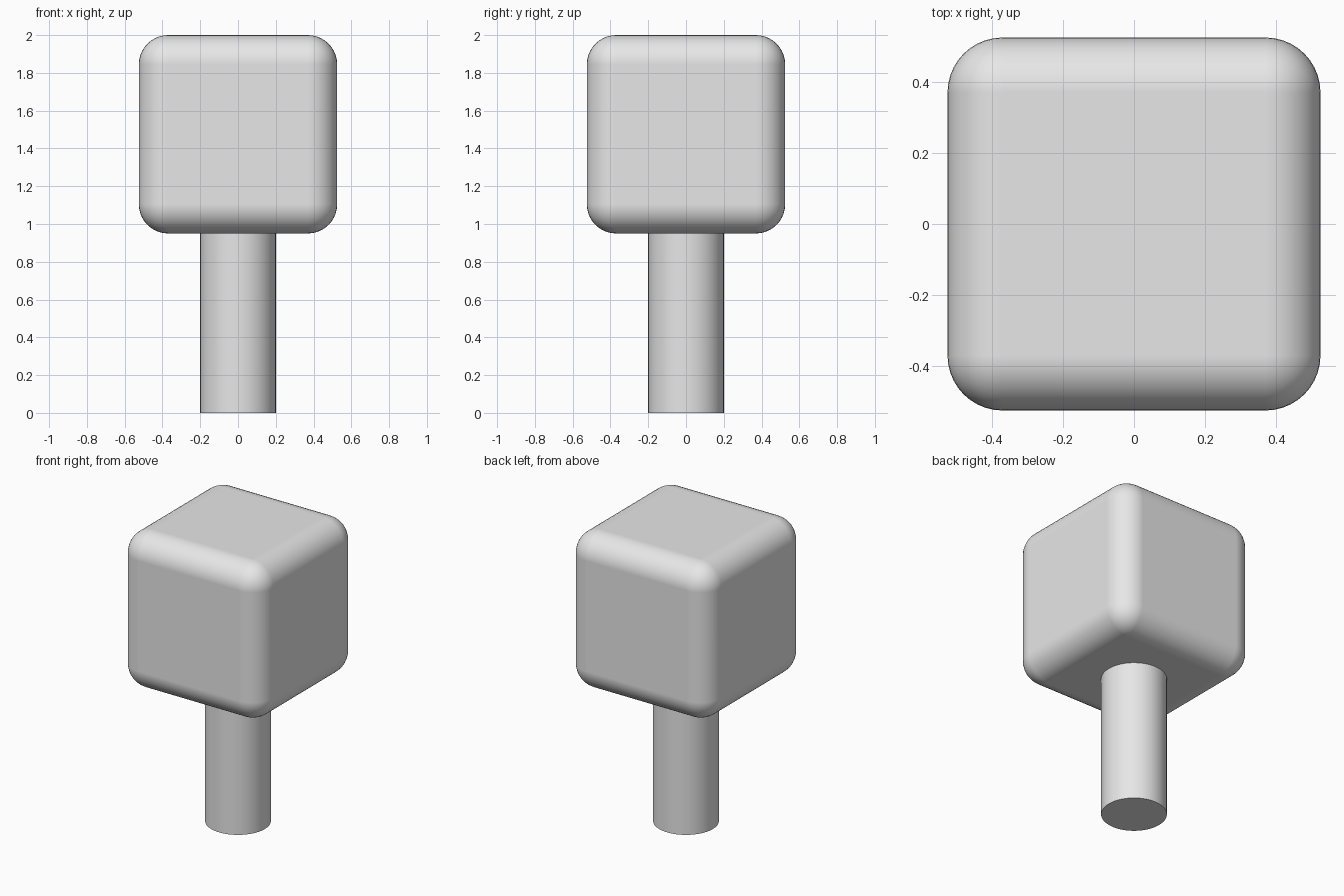
import bpy
import math

cube = bpy.data.objects.get("Cube")
if cube:
    bpy.data.objects.remove(cube, do_unlink=True)

grey = bpy.data.materials.new("plain grey")
grey.use_nodes = True
COLOUR = (0.8, 0.8, 0.8, 1)
grey.diffuse_color = COLOUR
grey.node_tree.nodes["Principled BSDF"].inputs["Base Color"].default_value = COLOUR


def finish(name):
    """Name the active part, colour it and smooth its curved faces."""
    part = bpy.context.object
    part.name = part.data.name = name
    part.data.materials.append(grey)
    bpy.ops.object.shade_smooth_by_angle(angle=math.radians(30))
    return part


# Round handle, its top slightly sunk into the head
HANDLE_TOP = 0.98
bpy.ops.mesh.primitive_cylinder_add(vertices=64, radius=0.2, depth=HANDLE_TOP,
                                    location=(0, 0, HANDLE_TOP / 2))
finish("handle")

# Cube head with rounded edges and corners
SIZE = 1.05
bpy.ops.mesh.primitive_cube_add(size=SIZE, location=(0, 0, 2 - SIZE / 2))
head = finish("head")
bevel = head.modifiers.new("rounded edges", "BEVEL")
bevel.width = 0.155
bevel.segments = 10
bevel.limit_method = "NONE"
# Smooth the rounding while keeping the large faces flat
for face in head.data.polygons:
    face.use_smooth = True
bevel.harden_normals = True
